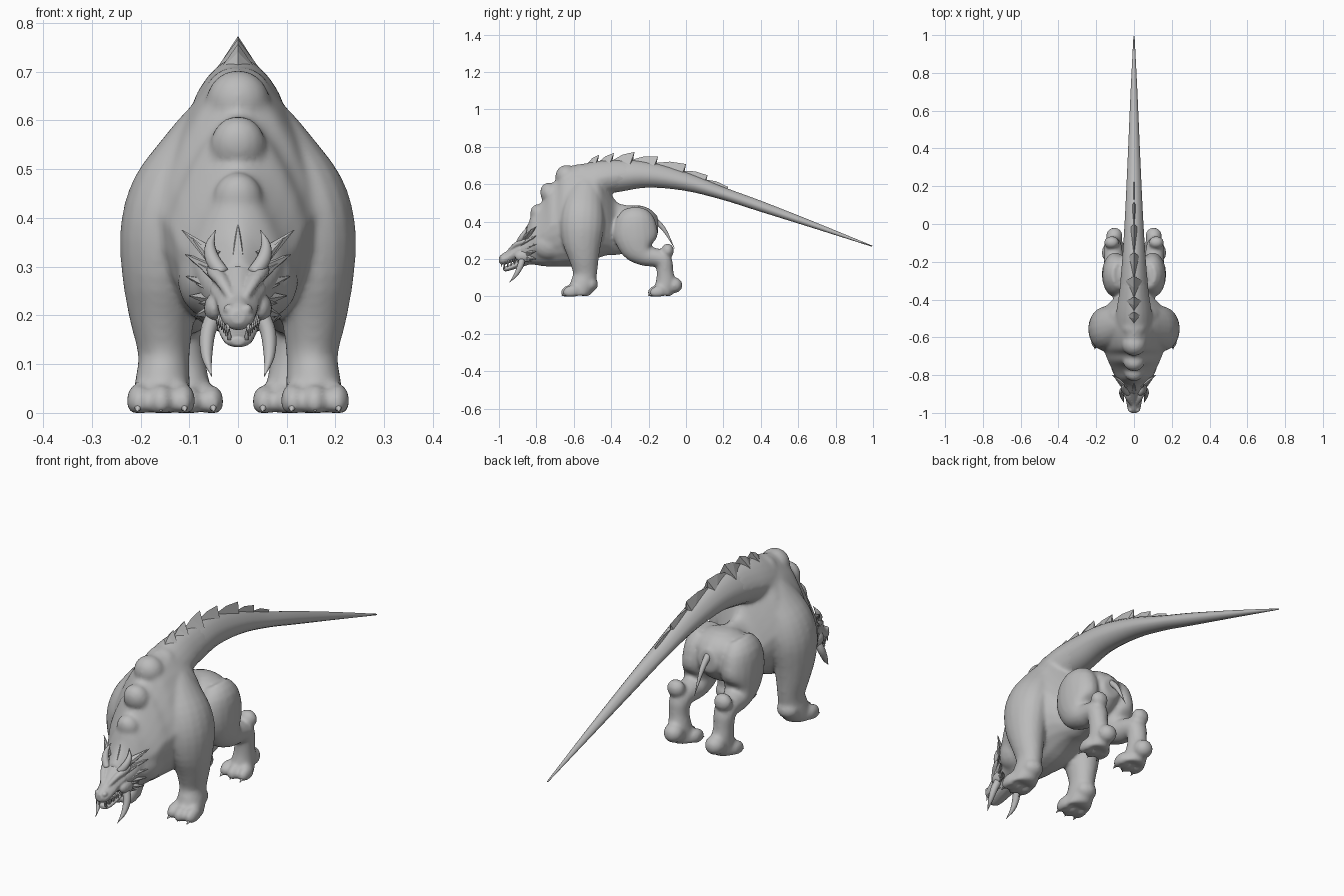
import bpy, bmesh, math
from mathutils import Vector, Matrix

hide = bpy.data.materials.new("grey_hide")
hide.diffuse_color = (0.5, 0.5, 0.5, 1)


def spline(rows, sub):
    """Catmull-Rom resampling of station rows."""
    if sub < 2 or len(rows) < 3:
        return [list(r) for r in rows]
    out = []
    for i in range(len(rows) - 1):
        p = [rows[max(i - 1, 0)], rows[i], rows[i + 1], rows[min(i + 2, len(rows) - 1)]]
        for k in range(sub):
            t = k / sub
            out.append([0.5 * (2 * b + (c - a) * t + (2 * a - 5 * b + 4 * c - d) * t * t
                               + (3 * b - a - 3 * c + d) * t ** 3) for a, b, c, d in zip(*p)])
    return out + [list(rows[-1])]


def tube(bm, rows, n=16, sub=4, s=1, axis=None, taper=0.0):
    """Closed loft; each row is x, y, z, side radius, other radius. Taper narrows the upper half."""
    rows = spline(rows, sub)
    pts = [Vector((r[0] * s, r[1], r[2])) for r in rows]
    rings, last = [], Vector((0, 0, 1))
    for i, r in enumerate(rows):
        t = axis or (pts[min(i + 1, len(pts) - 1)] - pts[max(i - 1, 0)]).normalized()
        side = (Vector((1, 0, 0)) - t * t.x).normalized()
        up = side.cross(t)
        if up.dot(last) < 0:
            up = -up
        last = up
        ring = []
        for k in range(n):
            a = 2 * math.pi * k / n
            w = max(r[3], 0.0008) * math.cos(a) * (1 - taper * max(math.sin(a), 0))
            p = pts[i] + side * w + up * (max(r[4], 0.0008) * math.sin(a))
            p.z = max(p.z, 0.002)
            ring.append(bm.verts.new(p))
        rings.append(ring)
    faces = [bm.faces.new(rings[0]), bm.faces.new(rings[-1])]
    for p, q in zip(rings, rings[1:]):
        faces += [bm.faces.new((p[k], p[(k + 1) % n], q[(k + 1) % n], q[k])) for k in range(n)]
    bmesh.ops.recalc_face_normals(bm, faces=faces)


def ball(bm, c, r, tilt=0.0):
    """Ellipsoid, kept above the ground."""
    m = Matrix.Translation(c) @ Matrix.Rotation(tilt, 4, 'X') @ Matrix.Diagonal((*r, 1))
    for v in bmesh.ops.create_uvsphere(bm, u_segments=16, v_segments=10, radius=1, matrix=m)["verts"]:
        v.co.z = max(v.co.z, 0.0)


def spike(bm, base, tip, r, s=1, n=8):
    tube(bm, [(*base, r, r), (*tip, 0, 0)], n, 1, s)


def finish(bm, name, smooth=True, voxel=0, iterations=7):
    me = bpy.data.meshes.new(name)
    bm.to_mesh(me)
    bm.free()
    me.materials.append(hide)
    for p in me.polygons:
        p.use_smooth = smooth
    ob = bpy.data.objects.new(name, me)
    bpy.context.collection.objects.link(ob)
    if voxel:
        m = ob.modifiers.new("fuse", 'REMESH')
        m.mode, m.voxel_size, m.use_smooth_shade = 'VOXEL', voxel, True
        m = ob.modifiers.new("soften", 'SMOOTH')
        m.factor, m.iterations = 0.5, iterations
    return ob


# Torso: y, bottom z, top z, half width
body = bmesh.new()
torso = [(-.90, .19, .31, .05), (-.85, .175, .375, .075), (-.82, .17, .455, .09), (-.785, .165, .49, .108),
         (-.755, .16, .535, .125), (-.725, .16, .60, .138), (-.69, .158, .625, .152), (-.66, .158, .68, .163),
         (-.61, .16, .70, .18), (-.54, .175, .71, .19), (-.47, .205, .70, .175),
         (-.42, .22, .60, .135), (-.37, .222, .505, .092), (-.28, .24, .485, .1), (-.2, .28, .465, .085),
         (-.15, .33, .43, .045)]
tube(body, [(0, y, (b + t) / 2, w, (t - b) / 2) for y, b, t, w in torso], 24, 3, 1, Vector((0, 1, 0)), 0.42)
# Blend into the tail root
tube(body, [(0, -.6, .59, .1, .1), (0, -.48, .627, .096, .096), (0, -.38, .645, .081, .086),
            (0, -.28, .652, .066, .07), (0, -.2, .645, .04, .045)], 20, taper=.25)
# Neck humps
for c, r in [((0, -.785, .437), (.052, .046, .058)), ((0, -.726, .547), (.058, .052, .064)),
             ((0, -.636, .638), (.066, .062, .066)), ((0, -.55, .65), (.07, .065, .06))]:
    ball(body, c, r, 0.4)
# Rump
ball(body, (0, -.265, .40), (.125, .115, .088))
for s in (1, -1):
    # Shoulder and front leg
    tube(body, [(.065, -.53, .60, .045, .06), (.098, -.54, .54, .06, .09), (.13, -.55, .46, .085, .112),
                (.152, -.555, .38, .089, .118), (.157, -.555, .29, .082, .105), (.156, -.545, .2, .068, .08),
                (.152, -.54, .12, .053, .064), (.155, -.555, .06, .057, .066),
                (.158, -.585, .002, .062, .055)], 18, 3, s)
    ball(body, (s * .154, -.515, .065), (.05, .045, .042))
    # Rear thigh, shin and ankle
    tube(body, [(.068, -.27, .455, .05, .07), (.09, -.27, .41, .07, .105), (.1, -.268, .33, .07, .119),
                (.102, -.252, .26, .065, .096), (.104, -.215, .218, .057, .058), (.108, -.16, .208, .05, .05),
                (.112, -.12, .19, .047, .047), (.112, -.112, .13, .042, .045), (.107, -.11, .07, .047, .053),
                (.103, -.13, .002, .055, .05)], 18, 3, s)
    ball(body, (s * .118, -.098, .245), (.041, .034, .039))
    ball(body, (s * .104, -.062, .06), (.044, .044, .042))
    # Toes
    for i in (-1, 0, 1):
        ball(body, (s * (.158 + i * .045), -.612 - .012 * (i == 0), .025), (.026, .048, .036), 0.25)
        ball(body, (s * (.1 + i * .046), -.152 - .012 * (i == 0), .023), (.025, .044, .034), 0.25)
    # Cheek muscle
    ball(body, (s * .06, -.73, .28), (.065, .1, .085))
finish(body, "body", voxel=0.0086)

# Claws
claws = bmesh.new()
for s in (1, -1):
    for i in (-1, 0, 1):
        for x, y, d in ((.158, -.635, .045), (.1, -.172, .046)):
            spike(claws, (x + i * d, y + .005, .02), (x + i * d * 1.1, y - .03, .003), .015, s)
finish(claws, "claws")

# Tail
tail = bmesh.new()
path = [(-.5, .62, .085, .085), (-.35, .645, .076, .083), (-.2, .65, .063, .068), (0, .613, .05, .048),
        (.2, .55, .04, .033), (.4, .482, .031, .028), (.7, .376, .018, .016), (.995, .269, .003, .003)]
tube(tail, [(0, y, z, w, h) for y, z, w, h in path], 16, 4, taper=.25)
finish(tail, "tail")


def spine_z(y):
    for a, b in zip(path, path[1:]):
        if a[0] <= y <= b[0]:
            f = (y - a[0]) / (b[0] - a[0])
            return (a[1] + a[3]) * (1 - f) + (b[1] + b[3]) * f
    return 0.7


# Back plates: wedges rising toward the rear
plates = bmesh.new()
for y0, y1, top in [(-.535, -.465, .757), (-.475, -.385, .767), (-.40, -.275, .773), (-.3, -.15, .748),
                    (-.17, 0, .708), (-.02, .115, .648), (.1, .225, .585)]:
    w = .046 - .07 * max(y1 + .3, 0)
    tip = plates.verts.new((0, y1, max(top, spine_z(y1) + .012)))
    nose = plates.verts.new((0, y0, spine_z(y0) + .004))
    mid = plates.verts.new((0, y0 * .5 + y1 * .5, (spine_z(y0) + top) / 2 + .012))
    keel = plates.verts.new((0, y1 - .015, spine_z(y1) - .03))
    l, r = [plates.verts.new((x, y1 - .025, spine_z(y1) - .018)) for x in (-w, w)]
    for f in ((nose, l, mid), (mid, l, tip), (nose, mid, r), (mid, tip, r),
              (l, keel, tip), (keel, r, tip), (nose, keel, l), (nose, r, keel)):
        plates.faces.new(f)
bmesh.ops.recalc_face_normals(plates, faces=plates.faces[:])
finish(plates, "back_plates", False)

# Head: skull, lower jaw, brows, cheeks
head = bmesh.new()
tube(head, [(0, -1, .197, .014, .014), (0, -.985, .198, .032, .028), (0, -.955, .21, .039, .036),
            (0, -.92, .235, .046, .046), (0, -.885, .255, .058, .058), (0, -.84, .27, .062, .07),
            (0, -.79, .28, .055, .07)], 18, 4, 1, Vector((0, 1, 0)), 0.3)
tube(head, [(0, -.978, .148, .012, .009), (0, -.962, .148, .028, .014), (0, -.92, .163, .038, .018),
            (0, -.87, .19, .046, .03), (0, -.82, .215, .045, .04)], 14, 3, 1, Vector((0, 1, 0)))
for s in (1, -1):
    tube(head, [(.014, -.955, .235, .008, .008), (.034, -.918, .272, .014, .012),
                (.05, -.88, .29, .015, .015), (.055, -.845, .3, .008, .008)], 8, 3, s)
    ball(head, (s * .018, -.983, .212), (.012, .014, .012))
    ball(head, (s * .048, -.87, .215), (.022, .045, .03))
finish(head, "head", voxel=0.0045, iterations=2)

# Horns, tusks, frill spikes and teeth
horns, tusks, frill, teeth = (bmesh.new() for _ in range(4))
for s in (1, -1):
    tube(horns, [(.032, -.895, .285, .016, .016), (.052, -.88, .315, .015, .015),
                 (.057, -.862, .345, .010, .010), (.046, -.848, .375, 0, 0)], 10, 4, s)
    tube(tusks, [(.046, -.875, .205, .017, .017), (.062, -.885, .165, .016, .017),
                 (.064, -.91, .115, .011, .011), (.054, -.945, .075, 0, 0)], 10, 4, s)
    for z, tx, tz in [(.315, .115, .375), (.29, .108, .325), (.26, .106, .28), (.235, .1, .24), (.21, .088, .2)]:
        spike(frill, (.045, -.855, z), (tx, -.80, tz), .02, s, 6)
        spike(frill, (.045, -.875, z - .01), (tx - .02, -.825, tz - .015), .014, s, 6)
    for x, y, z in ((.09, -.79, .31), (.098, -.76, .335), (.1, -.73, .36)):
        spike(frill, (x - .025, y, z), (x + .004, y + .012, z + .02), .014, s, 6)
    for i in range(6):
        y, x = -.985 + i * .018, .02 + .0042 * i
        spike(teeth, (x, y, .188 + i * .003), (x + .001, y - .003, .158 + i * .004), .006, s, 6)
        spike(teeth, (x - .003, y + .014, .15 + i * .004), (x, y + .012, .182 + i * .003), .005, s, 6)
# Crown scale between the horns
spike(frill, (0, -.875, .30), (0, -.845, .385), .025, 1, 6)
finish(horns, "horns")
finish(tusks, "tusks")
finish(frill, "frill_spikes", False)
finish(teeth, "teeth")

# Short rear whip
whip = bmesh.new()
tube(whip, [(0, -.21, .42, .022, .022), (0, -.165, .405, .016, .016), (0, -.115, .355, .011, .011),
            (0, -.06, .255, 0, 0)], 10, 4)
finish(whip, "rear_whip")
